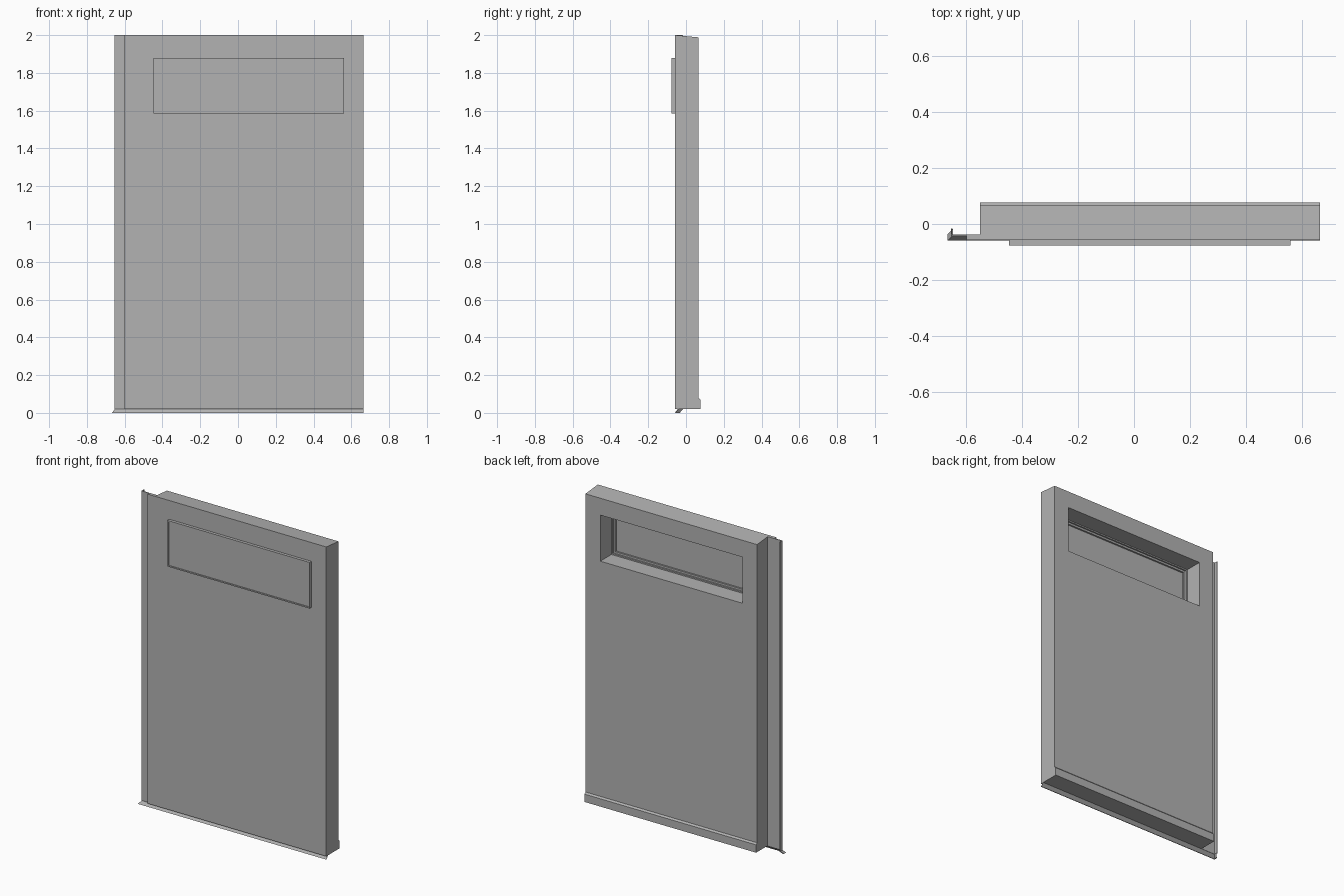
import bpy, bmesh
from mathutils import Vector

cube = bpy.data.objects.get("Cube")
if cube:
    bpy.data.objects.remove(cube, do_unlink=True)

grey = bpy.data.materials.new("mid grey")
grey.use_nodes = True
colour = (0.45, 0.45, 0.45, 1)
grey.diffuse_color = colour
grey.node_tree.nodes["Principled BSDF"].inputs["Base Color"].default_value = colour

FRONT, BACK = -0.0575, 0.067
LEFT, RIGHT = 0.665, -0.55
BASE, TOP = 0.02, 2.0
WIN = (-0.447, 0.56, 1.585, 1.88)    # window x0, x1, z0, z1


def finish(name, bm):
    bmesh.ops.recalc_face_normals(bm, faces=bm.faces)
    mesh = bpy.data.meshes.new(name)
    bm.to_mesh(mesh)
    bm.free()
    mesh.materials.append(grey)
    ob = bpy.data.objects.new(name, mesh)
    bpy.context.collection.objects.link(ob)
    return ob


def extrude(name, points, offset):
    """Closed solid swept from a flat outline."""
    bm = bmesh.new()
    face = bm.faces.new([bm.verts.new(p) for p in points])
    out = bmesh.ops.extrude_face_region(bm, geom=[face])["geom"]
    verts = [v for v in out if isinstance(v, bmesh.types.BMVert)]
    bmesh.ops.translate(bm, verts=verts, vec=Vector(offset))
    return finish(name, bm)


def box(name, x0, x1, y0, y1, z0, z1):
    pts = [(x0, y0, z0), (x1, y0, z0), (x1, y0, z1), (x0, y0, z1)]
    return extrude(name, pts, (0, y1 - y0, 0))


def ring(name, inset, width, y0, y1):
    """Rectangular frame set in from the window opening."""
    bm = bmesh.new()
    loops = []
    for y, d in ((y0, inset), (y1, inset), (y1, inset + width), (y0, inset + width)):
        x0, x1, z0, z1 = WIN[0] + d, WIN[1] - d, WIN[2] + d, WIN[3] - d
        loops.append([bm.verts.new(p) for p in
                      ((x0, y, z0), (x1, y, z0), (x1, y, z1), (x0, y, z1))])
    for a, b in zip(loops, loops[1:] + loops[:1]):
        for i in range(4):
            j = (i + 1) % 4
            bm.faces.new((a[i], a[j], b[j], b[i]))
    return finish(name, bm)


# Panel body: side profile with sloping top and thicker foot
profile = [(FRONT, BASE), (0.0765, BASE), (0.0765, 0.07), (BACK, 0.08),
           (BACK, 1.988), (FRONT, TOP)]
body = extrude("panel_body", [(RIGHT, y, z) for y, z in profile], (LEFT - RIGHT, 0, 0))

# Window opening through the body
cutter = box("window_cutter", WIN[0], WIN[1], -0.2, 0.2, WIN[2], WIN[3])
cutter.hide_render = True
cutter.hide_set(True)
cut = body.modifiers.new("window_opening", "BOOLEAN")
cut.operation = "DIFFERENCE"
cut.solver = "EXACT"
cut.object = cutter
bpy.context.view_layer.objects.active = body
body.select_set(True)
bpy.ops.object.modifier_apply(modifier=cut.name)
bpy.data.objects.remove(cutter, do_unlink=True)

# Window: projecting rim, stepped bead and pane
ring("window_rim", 0, 0.008, -0.0765, -0.045)
ring("window_bead", 0.008, 0.012, -0.0665, -0.055)
box("window_pane", WIN[0] + 0.007, WIN[1] - 0.007, -0.072, -0.066,
    WIN[2] + 0.007, WIN[3] - 0.007)

# Side flange, thin overlap strip and its return lip
box("side_flange", -0.60, RIGHT, FRONT, -0.037, BASE, TOP)
box("overlap_strip", -0.655, -0.60, -0.042, -0.037, BASE, TOP)
box("strip_lip", -0.655, -0.651, -0.037, -0.016, BASE, TOP)

# Drip flashing flaring out along the bottom, mitred at its free end
bm = bmesh.new()
rows = []
for y, z, x in ((-0.044, BASE, -0.652), (-0.059, 0, -0.667),
                (-0.055, 0, -0.663), (-0.038, BASE, -0.648)):
    rows.append([bm.verts.new(p) for p in
                 ((x, y + 0.022, z), (x, y, z), (LEFT, y, z))])
for a, b in zip(rows, rows[1:] + rows[:1]):
    for i in range(2):
        bm.faces.new((a[i], a[i + 1], b[i + 1], b[i]))
for i in (0, 2):
    bm.faces.new([r[i] for r in rows])
finish("drip_flashing", bm)
